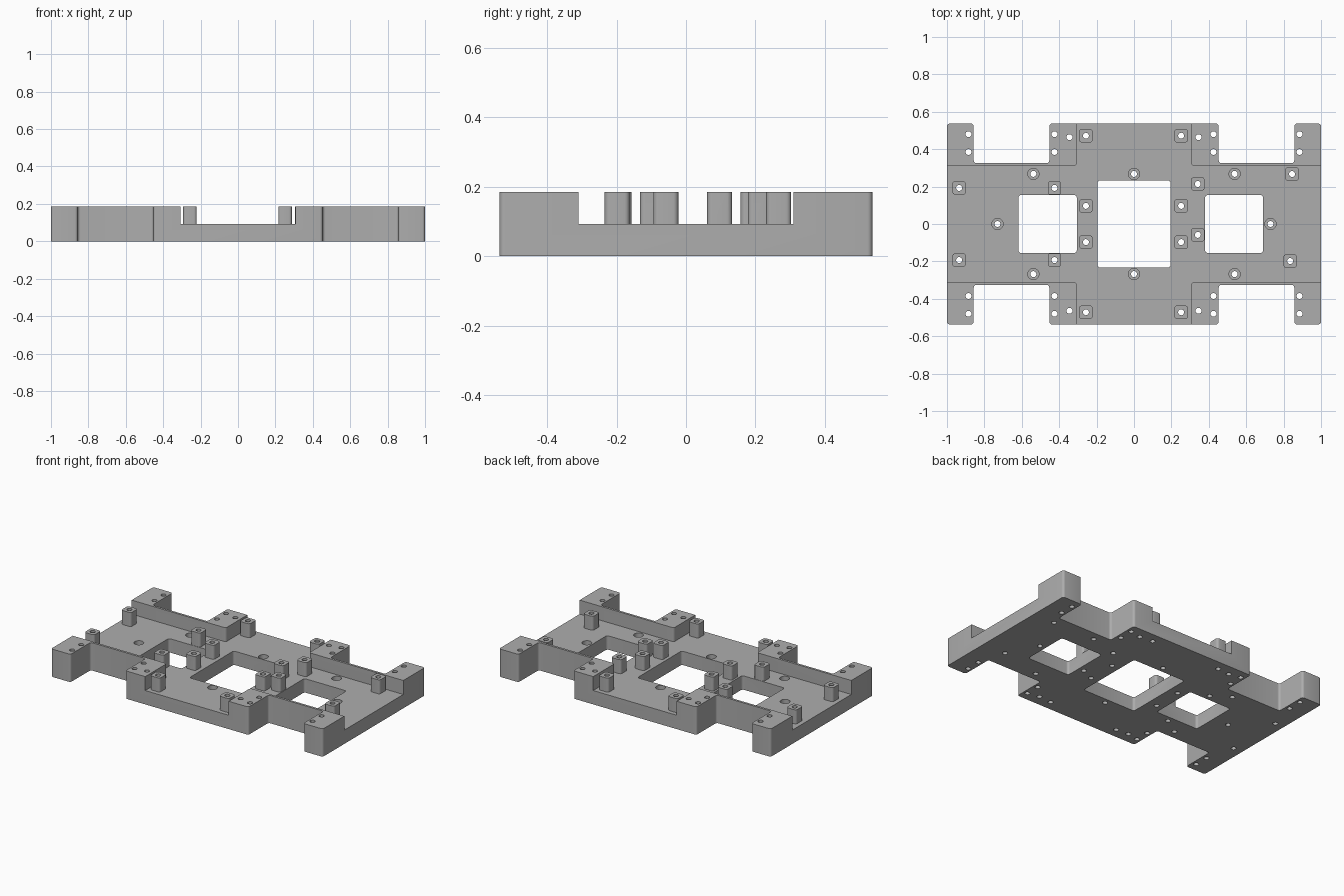
import bpy, bmesh, math
from mathutils import Vector

cube = bpy.data.objects.get("Cube")
if cube:
    bpy.data.objects.remove(cube, do_unlink=True)

HEIGHT, DECK, SEAT = 0.185, 0.092, 0.05
ROUND, HOLE, BORE, POST = 0.015, 0.016, 0.03, 0.036
scene = bpy.context.scene

grey = bpy.data.materials.new("plain grey")
grey.use_nodes = True
colour = (0.42, 0.42, 0.42, 1)
grey.diffuse_color = colour
grey.node_tree.nodes["Principled BSDF"].inputs["Base Color"].default_value = colour


def fillet(points, r=ROUND, steps=5):
    """Round every right-angled corner of a closed outline."""
    pts = [Vector(p) for p in points]
    out = []
    for i, p in enumerate(pts):
        a = (pts[i - 1] - p).normalized()
        b = (pts[(i + 1) % len(pts)] - p).normalized()
        centre = p + (a + b) * r
        for k in range(steps + 1):
            t = k / steps * math.pi / 2
            out.append(centre - (b * math.cos(t) + a * math.sin(t)) * r)
    return out


def four_way(quarter):
    """Mirror a quarter outline across both axes into a closed loop."""
    half = quarter + [(-x, y) for x, y in reversed(quarter)]
    return half + [(x, -y) for x, y in reversed(half)]


def rect(x, y, hx, hy):
    return fillet([(x - hx, y - hy), (x + hx, y - hy), (x + hx, y + hy), (x - hx, y + hy)])


def circle(x, y, r, n=24):
    return [(x + r * math.cos(k * math.tau / n), y + r * math.sin(k * math.tau / n))
            for k in range(n)]


def baked(obj):
    bpy.context.view_layer.update()
    deps = bpy.context.evaluated_depsgraph_get()
    return bpy.data.meshes.new_from_object(obj.evaluated_get(deps))


def prism(name, loops, z0, z1):
    """Extrude nested outlines; inner loops become openings."""
    curve = bpy.data.curves.new(name + "_profile", "CURVE")
    curve.dimensions, curve.fill_mode = "2D", "BOTH"
    curve.extrude = (z1 - z0) / 2
    for loop in loops:
        spline = curve.splines.new("POLY")
        spline.points.add(len(loop) - 1)
        for pt, co in zip(spline.points, loop):
            pt.co = (co[0], co[1], 0, 1)
        spline.use_cyclic_u = True
    temp = bpy.data.objects.new(name + "_profile", curve)
    scene.collection.objects.link(temp)
    mesh = baked(temp)
    bpy.data.objects.remove(temp, do_unlink=True)
    bm = bmesh.new()
    bm.from_mesh(mesh)
    bmesh.ops.remove_doubles(bm, verts=bm.verts, dist=1e-5)
    bmesh.ops.translate(bm, verts=bm.verts, vec=(0, 0, (z0 + z1) / 2))
    bmesh.ops.recalc_face_normals(bm, faces=bm.faces)
    bm.to_mesh(mesh)
    bm.free()
    obj = bpy.data.objects.new(name, mesh)
    scene.collection.objects.link(obj)
    return obj


# Standoff posts: mirrored ones, then the irregular ones on the +x side
posts = [(x, s * y) for x in (-0.257, 0.252) for y in (0.097, 0.472) for s in (1, -1)]
posts += [(x, s * 0.193) for x in (-0.935, -0.425) for s in (1, -1)]
posts += [(0.341, 0.214), (0.341, -0.058), (0.845, 0.267), (0.835, -0.198)]

# Screw holes in the raised corner blocks
corner = [(0.885, 0.385), (0.885, 0.48), (0.425, 0.385), (0.425, 0.48), (0.345, 0.464)]
block_holes = [(sx * x, sy * y) for x, y in corner for sx in (1, -1) for sy in (1, -1)]

# Counterbored holes in the deck
bores = [(x, s * 0.268) for x in (-0.538, 0, 0.538) for s in (1, -1)]
bores += [(-0.73, 0), (0.73, 0)]

# Full-height body with windows and through holes
outline = four_way([(1, 0.537), (0.857, 0.537), (0.857, 0.325), (0.453, 0.325), (0.453, 0.537)])
windows = [rect(0, 0, 0.195, 0.233),
           rect(-0.462, 0, 0.156, 0.155), rect(0.535, 0, 0.155, 0.155)]
holes = [circle(x, y, HOLE) for x, y in posts + block_holes + bores]
plate = prism("mounting_plate", [fillet(outline)] + windows + holes, 0, HEIGHT)

# Pocket that lowers the deck, leaving the rims and posts standing
pocket_outline = four_way([(1.2, 0.31), (0.307, 0.31), (0.307, 0.8)])
pocket = prism("pocket_cutter",
               [fillet(pocket_outline)] + [rect(x, y, POST, POST) for x, y in posts],
               DECK, HEIGHT + 0.1)
bore = prism("bore_cutter", [circle(x, y, BORE) for x, y in bores], SEAT, HEIGHT + 0.2)

for cutter in (pocket, bore):
    cutter.hide_render = True
    mod = plate.modifiers.new(cutter.name, "BOOLEAN")
    mod.operation, mod.solver, mod.object = "DIFFERENCE", "EXACT", cutter
result = baked(plate)
plate.modifiers.clear()
plate.data = result
for cutter in (pocket, bore):
    bpy.data.objects.remove(cutter, do_unlink=True)

plate.data.materials.clear()
plate.data.materials.append(grey)
for ob in bpy.context.selected_objects:
    ob.select_set(False)
plate.select_set(True)
bpy.context.view_layer.objects.active = plate
bpy.ops.object.shade_smooth_by_angle(angle=math.radians(30))
